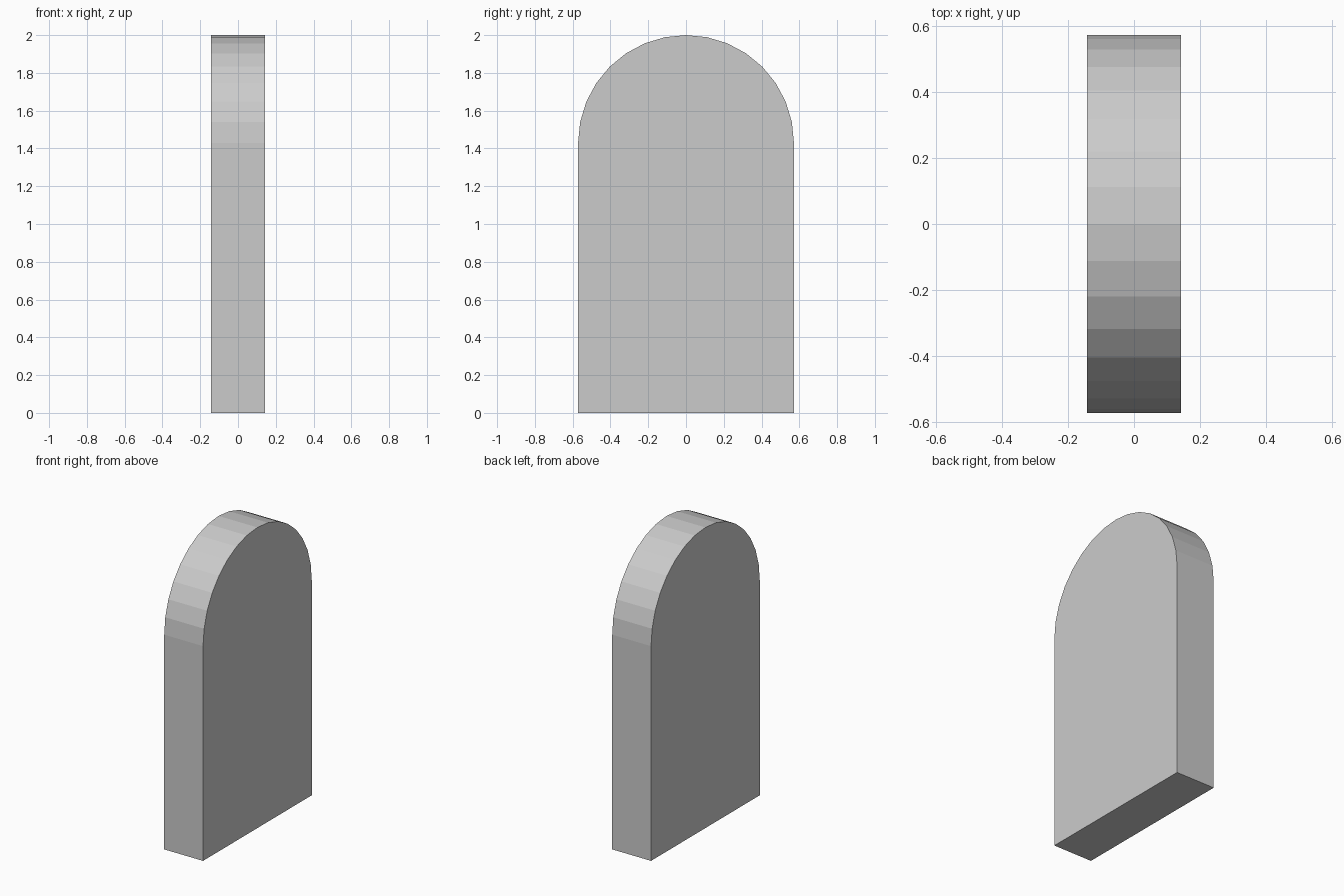
import bpy, bmesh
from math import pi, cos, sin

if "Cube" in bpy.data.objects:
    bpy.data.objects.remove(bpy.data.objects["Cube"])

RADIUS = 2 / 3.5      # arch radius = half the width
SPRING = 2 - RADIUS   # height where the arch begins
THICK = 1 / 3.5
SEGMENTS = 16

# Slab outline: flat base, straight sides, half-round top
outline = [(-RADIUS, 0), (RADIUS, 0)]
for i in range(SEGMENTS + 1):
    a = pi * i / SEGMENTS
    outline.append((RADIUS * cos(a), SPRING + RADIUS * sin(a)))

# Extrude the outline through the thickness
bm = bmesh.new()
face = bm.faces.new([bm.verts.new((-THICK / 2, y, z)) for y, z in outline])
result = bmesh.ops.extrude_face_region(bm, geom=[face])
moved = [v for v in result["geom"] if isinstance(v, bmesh.types.BMVert)]
bmesh.ops.translate(bm, verts=moved, vec=(THICK, 0, 0))
# Make sure the starting cap remains, then face everything outward
if not face.is_valid:
    bmesh.ops.holes_fill(bm, edges=bm.edges, sides=0)
bmesh.ops.recalc_face_normals(bm, faces=bm.faces)

mesh = bpy.data.meshes.new("arched_slab")
bm.to_mesh(mesh)
bm.free()
slab = bpy.data.objects.new("arched_slab", mesh)
bpy.context.collection.objects.link(slab)
